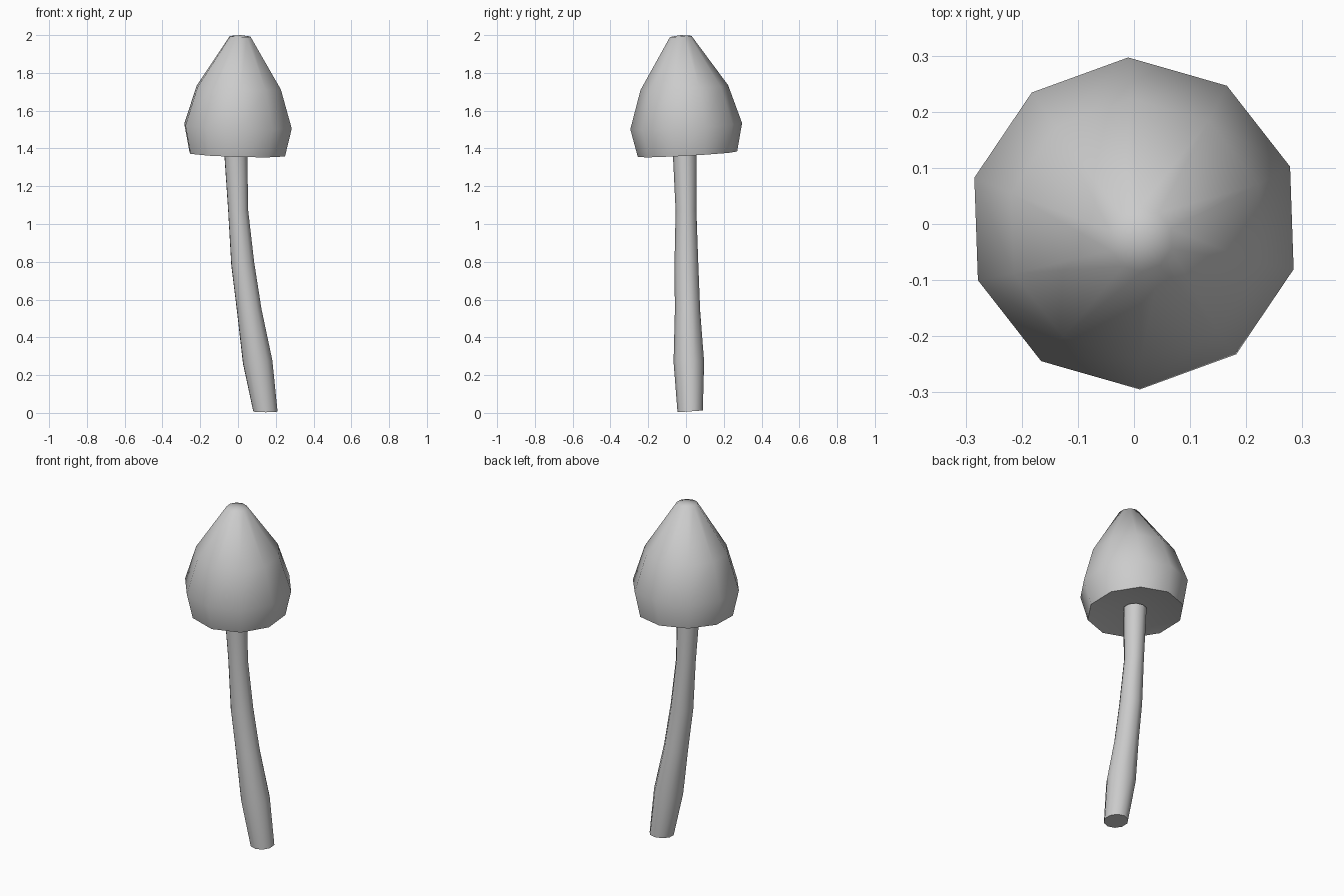
import bpy, bmesh, math
from mathutils import Vector

if "Cube" in bpy.data.objects:
    bpy.data.objects.remove(bpy.data.objects["Cube"])


def ring(bm, sides, centre, radius, slope, start):
    """Ring of vertices whose plane tilts by slope (dz/dx, dz/dy)."""
    c = Vector(centre)
    out = []
    for i in range(sides):
        a = math.radians(start) + 2 * math.pi * i / sides
        dx, dy = radius * math.cos(a), radius * math.sin(a)
        out.append(bm.verts.new(c + Vector((dx, dy, dx * slope[0] + dy * slope[1]))))
    return out


def loft(name, rings, sides, start, angle, tip=None, hollow=None):
    bm = bmesh.new()
    loops = [ring(bm, sides, c, r, s, start) for c, r, s in rings]
    for lo, hi in zip(loops, loops[1:]):
        for i in range(sides):
            j = (i + 1) % sides
            bm.faces.new((lo[i], lo[j], hi[j], hi[i]))
    for loop, apex in ((loops[0], hollow), (loops[-1], tip)):
        if apex is None:
            bm.faces.new(loop)
        else:
            v = bm.verts.new(apex)
            for i in range(sides):
                bm.faces.new((loop[i], loop[(i + 1) % sides], v))
    bmesh.ops.recalc_face_normals(bm, faces=bm.faces)
    mesh = bpy.data.meshes.new(name)
    bm.to_mesh(mesh)
    bm.free()
    obj = bpy.data.objects.new(name, mesh)
    bpy.context.collection.objects.link(obj)
    bpy.ops.object.select_all(action='DESELECT')
    obj.select_set(True)
    bpy.context.view_layer.objects.active = obj
    bpy.ops.object.shade_smooth_by_angle(angle=math.radians(angle))
    return obj


# Ten-sided bell cap, slightly tilted, with a shallow underside
tilt = (-0.03, 0.055)
cap_rings = [
    ((-0.004, 0.008, 1.369), 0.263, tilt),
    ((0.0, 0.001, 1.518), 0.296, tilt),
    ((0.004, -0.009, 1.722), 0.232, tilt),
    ((0.012, -0.028, 1.993), 0.057, tilt),
]
loft("mushroom_cap", cap_rings, 10, 20, 70,
     tip=(0.012, -0.028, 2.0), hollow=(0.0, 0.0, 1.42))

# Curved stem, running up into the cap
stem_rings = [
    ((0.145, 0.022, 0.008), 0.067, (0.0, 0.07)),
    ((0.104, 0.015, 0.27), 0.081, (0.1, 0.0)),
    ((0.060, 0.008, 0.54), 0.067, (0.15, 0.0)),
    ((0.025, 0.002, 0.79), 0.063, (0.12, 0.0)),
    ((0.001, 0.0, 1.07), 0.055, (0.05, 0.0)),
    ((-0.013, -0.007, 1.40), 0.064, (0.0, 0.0)),
]
loft("mushroom_stem", stem_rings, 10, 20, 70)
